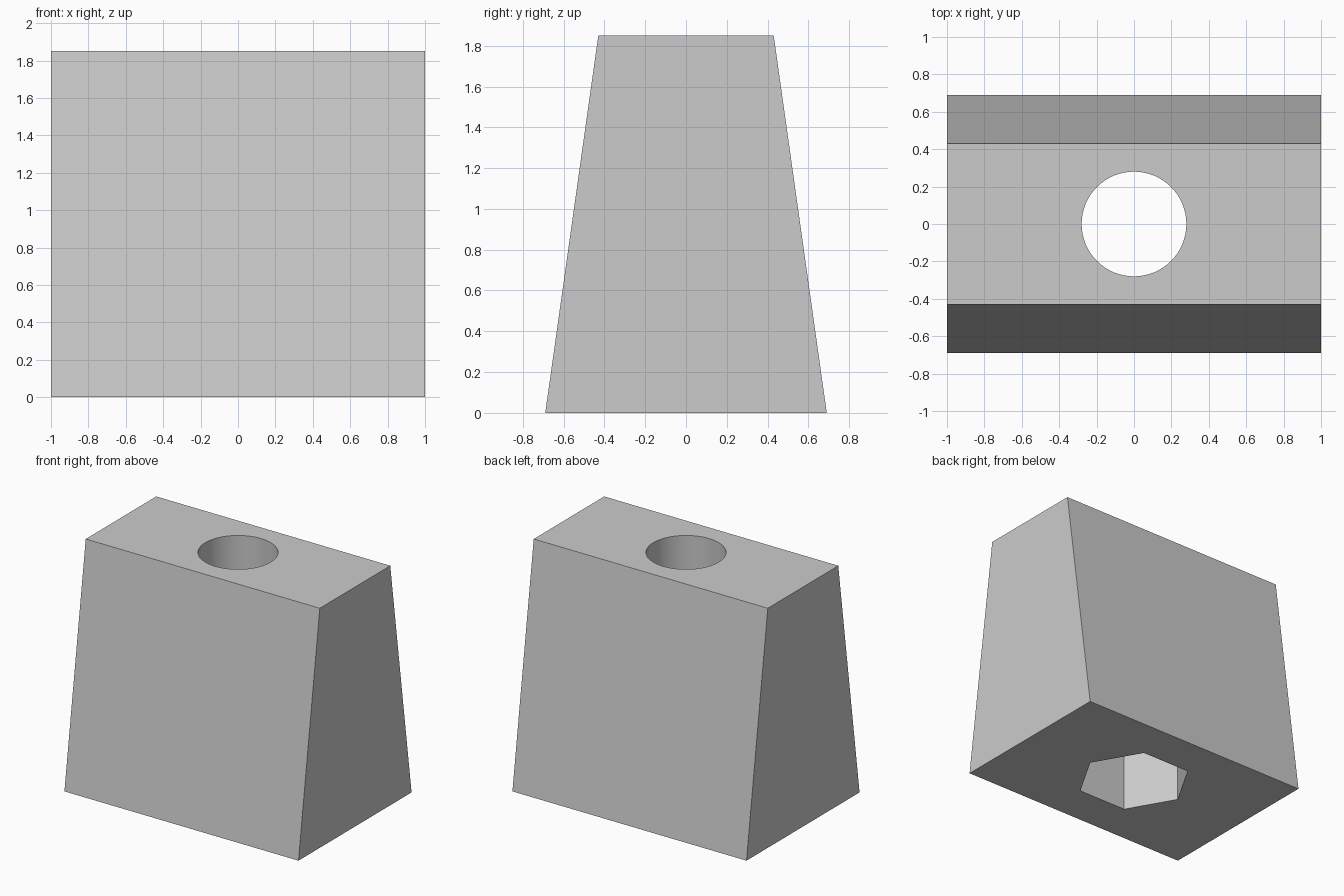
import bpy
import math

cube = bpy.data.objects.get("Cube")
if cube:
    bpy.data.objects.remove(cube, do_unlink=True)

LENGTH, HEIGHT = 2.0, 1.85
BASE_HALF, TOP_HALF = 0.69, 0.43
HOLE_RADIUS, HEX_RADIUS, HEX_DEPTH = 0.28, 0.42, 1.0

grey = bpy.data.materials.new("light_grey")
grey.use_nodes = True
colour = (0.6, 0.6, 0.6, 1)
grey.diffuse_color = colour
grey.node_tree.nodes["Principled BSDF"].inputs["Base Color"].default_value = colour

# Tapered block: a box whose top is narrowed front to back
bpy.ops.mesh.primitive_cube_add(size=1, location=(0, 0, 0))
block = bpy.context.object
block.name = block.data.name = "tapered_block"
block.data.materials.append(grey)
for v in block.data.vertices:
    top = v.co.z > 0
    half = TOP_HALF if top else BASE_HALF
    v.co = (math.copysign(LENGTH / 2, v.co.x),
            math.copysign(half, v.co.y),
            HEIGHT if top else 0)


def cut(name, sides, radius, bottom, top):
    """Cut an upright prism with a corner on the x axis out of the block."""
    bpy.ops.mesh.primitive_cylinder_add(
        vertices=sides, radius=radius, depth=top - bottom,
        location=(0, 0, (top + bottom) / 2), rotation=(0, 0, math.pi / 2))
    cutter = bpy.context.object
    cutter.name = name
    cutter.hide_render = True
    cutter.data.materials.append(grey)
    bpy.context.view_layer.objects.active = block
    mod = block.modifiers.new(name, "BOOLEAN")
    mod.operation = "DIFFERENCE"
    mod.solver = "EXACT"
    mod.object = cutter
    bpy.ops.object.modifier_apply(modifier=mod.name)
    bpy.data.objects.remove(cutter, do_unlink=True)


# Round bolt hole right through, hexagonal nut pocket from below
cut("bolt_hole", 64, HOLE_RADIUS, -0.1, HEIGHT + 0.1)
cut("nut_pocket", 6, HEX_RADIUS, -0.1, HEX_DEPTH)

# Smooth the hole wall, keep the edges sharp
block.select_set(True)
bpy.context.view_layer.objects.active = block
bpy.ops.object.shade_smooth_by_angle(angle=math.radians(30))
